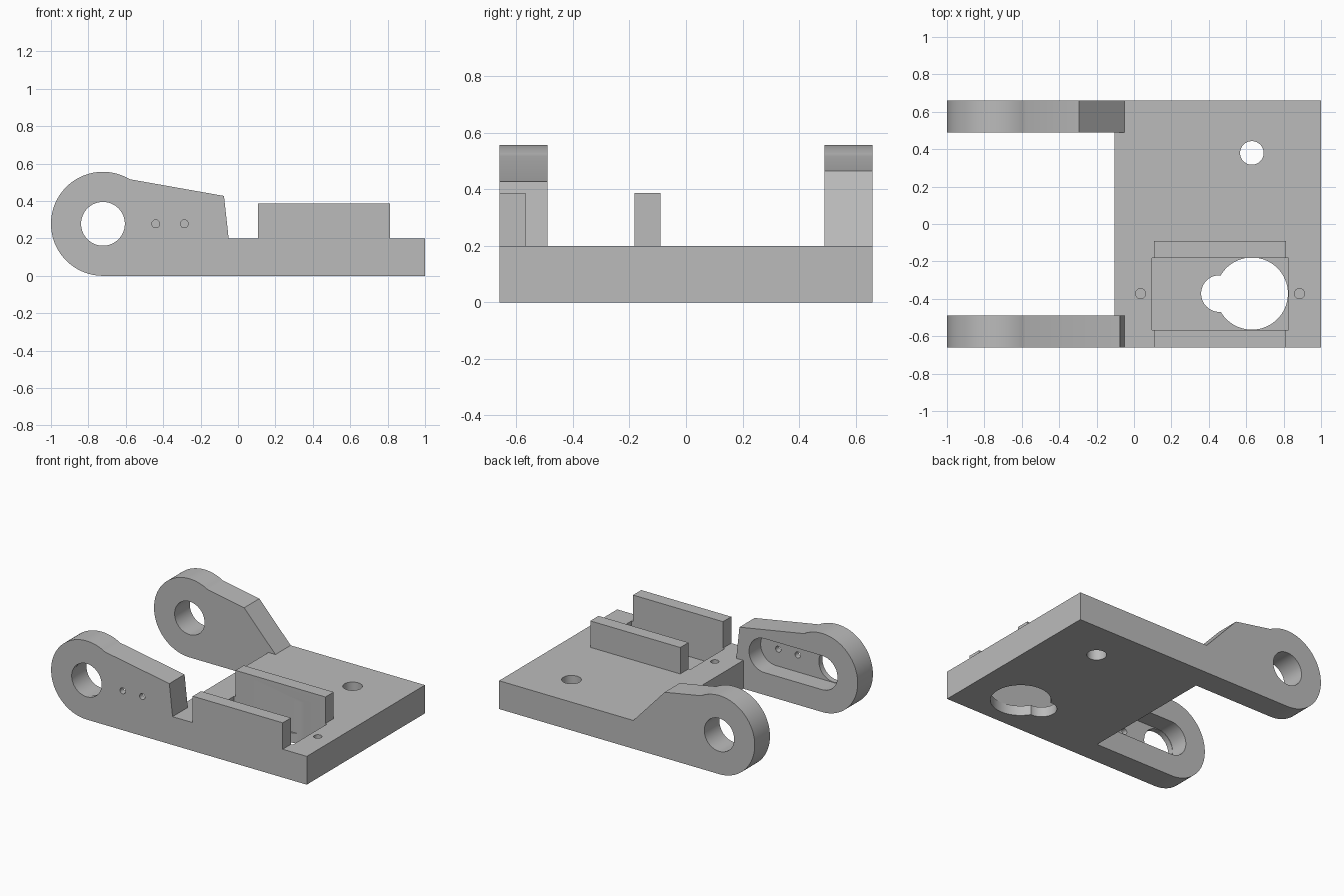
import bpy, bmesh, math
from mathutils import Vector

cube = bpy.data.objects.get("Cube")
if cube:
    bpy.data.objects.remove(cube, do_unlink=True)

grey = bpy.data.materials.new("plain grey")
grey.use_nodes = True
colour = (0.5, 0.5, 0.5, 1)
grey.diffuse_color = colour
grey.node_tree.nodes["Principled BSDF"].inputs["Base Color"].default_value = colour

HALF_Y, ARM_IN = 0.66, 0.49
PLATE_TOP = 0.2
PIVOT = (-0.722, 0.278)
LUG_R = 0.278


def arc(centre, radius, start, end, steps):
    """Points along an arc, angles in degrees."""
    angles = [math.radians(start + (end - start) * i / steps) for i in range(steps + 1)]
    return [(centre[0] + radius * math.cos(a), centre[1] + radius * math.sin(a)) for a in angles]


def circle(centre, radius, steps=64):
    return arc(centre, radius, 0, 360, steps)[:-1]


def prism(name, outline, low, high, axis="Z"):
    """Extrude an outline along Z (outline in xy) or along Y (outline in xz)."""
    bm = bmesh.new()
    if axis == "Z":
        verts = [bm.verts.new((a, b, low)) for a, b in outline]
        step = Vector((0, 0, high - low))
    else:
        verts = [bm.verts.new((a, low, b)) for a, b in outline]
        step = Vector((0, high - low, 0))
    face = bm.faces.new(verts)
    top = bmesh.ops.extrude_face_region(bm, geom=[face])
    moved = [g for g in top["geom"] if isinstance(g, bmesh.types.BMVert)]
    bmesh.ops.translate(bm, verts=moved, vec=step)
    bmesh.ops.recalc_face_normals(bm, faces=bm.faces)
    mesh = bpy.data.meshes.new(name)
    bm.to_mesh(mesh)
    bm.free()
    mesh.materials.append(grey)
    obj = bpy.data.objects.new(name, mesh)
    bpy.context.collection.objects.link(obj)
    return obj


def rect(x0, x1, y0, y1):
    return [(x0, y0), (x1, y0), (x1, y1), (x0, y1)]


def combine(target, tool, operation):
    """Apply a boolean and remove the tool."""
    tool.hide_render = True
    mod = target.modifiers.new(operation.lower(), "BOOLEAN")
    mod.operation, mod.object, mod.solver = operation, tool, "EXACT"
    bpy.context.view_layer.objects.active = target
    bpy.ops.object.modifier_apply(modifier=mod.name)
    bpy.data.objects.remove(tool, do_unlink=True)


def arm(name, shoulder, low, high):
    """Round lug that tapers to a shoulder and drops to the plate."""
    outline = arc(PIVOT, LUG_R, 59, 270, 56)
    outline += [(-0.05, 0), (-0.05, PLATE_TOP), shoulder]
    return prism(name, outline, low, high, "Y")


# Base plate with the two hinge arms and the rail block
bracket = prism("hinge_bracket", rect(-0.105, 1, -HALF_Y, HALF_Y), 0, PLATE_TOP)
combine(bracket, arm("front_arm", (-0.075, 0.427), -HALF_Y, -ARM_IN), "UNION")
combine(bracket, arm("back_arm", (-0.295, 0.465), ARM_IN, HALF_Y), "UNION")
combine(bracket, prism("rails", rect(0.108, 0.812, -HALF_Y, -0.09), 0.12, 0.387), "UNION")

# Pocket that splits the block into two rails and sinks into the plate
combine(bracket, prism("pocket", rect(0.095, 0.825, -0.568, -0.182), 0.07, 0.6), "DIFFERENCE")

# Keyhole through the pocket floor, plate hole and two blind screw holes
for name, centre, radius, low in (
    ("keyhole_large", (0.63, -0.372), 0.193, -0.1),
    ("keyhole_small", (0.457, -0.372), 0.098, -0.1),
    ("plate_hole", (0.63, 0.38), 0.063, -0.1),
    ("left_screw_hole", (0.885, -0.372), 0.027, 0.07),
    ("right_screw_hole", (0.035, -0.372), 0.027, 0.07),
):
    combine(bracket, prism(name, circle(centre, radius), low, 0.3), "DIFFERENCE")

# Rounded slot in the inner side of the front arm
slot = arc(PIVOT, 0.12, 90, 270, 32) + arc((-0.27, PIVOT[1]), 0.12, -90, 90, 32)
combine(bracket, prism("slot", slot, -0.62, -0.4, "Y"), "DIFFERENCE")

# Pivot bore through both arms and two pin holes through the slot floor
combine(bracket, prism("pivot_bore", circle(PIVOT, 0.117), -0.8, 0.8, "Y"), "DIFFERENCE")
for x in (-0.44, -0.287):
    pin = prism("pin_hole", circle((x, PIVOT[1]), 0.021, 32), -0.8, -0.55, "Y")
    combine(bracket, pin, "DIFFERENCE")

# Smooth the round walls, keep the edges sharp
bpy.ops.object.select_all(action="DESELECT")
bracket.select_set(True)
bpy.context.view_layer.objects.active = bracket
bpy.ops.object.shade_smooth_by_angle(angle=math.radians(20))
